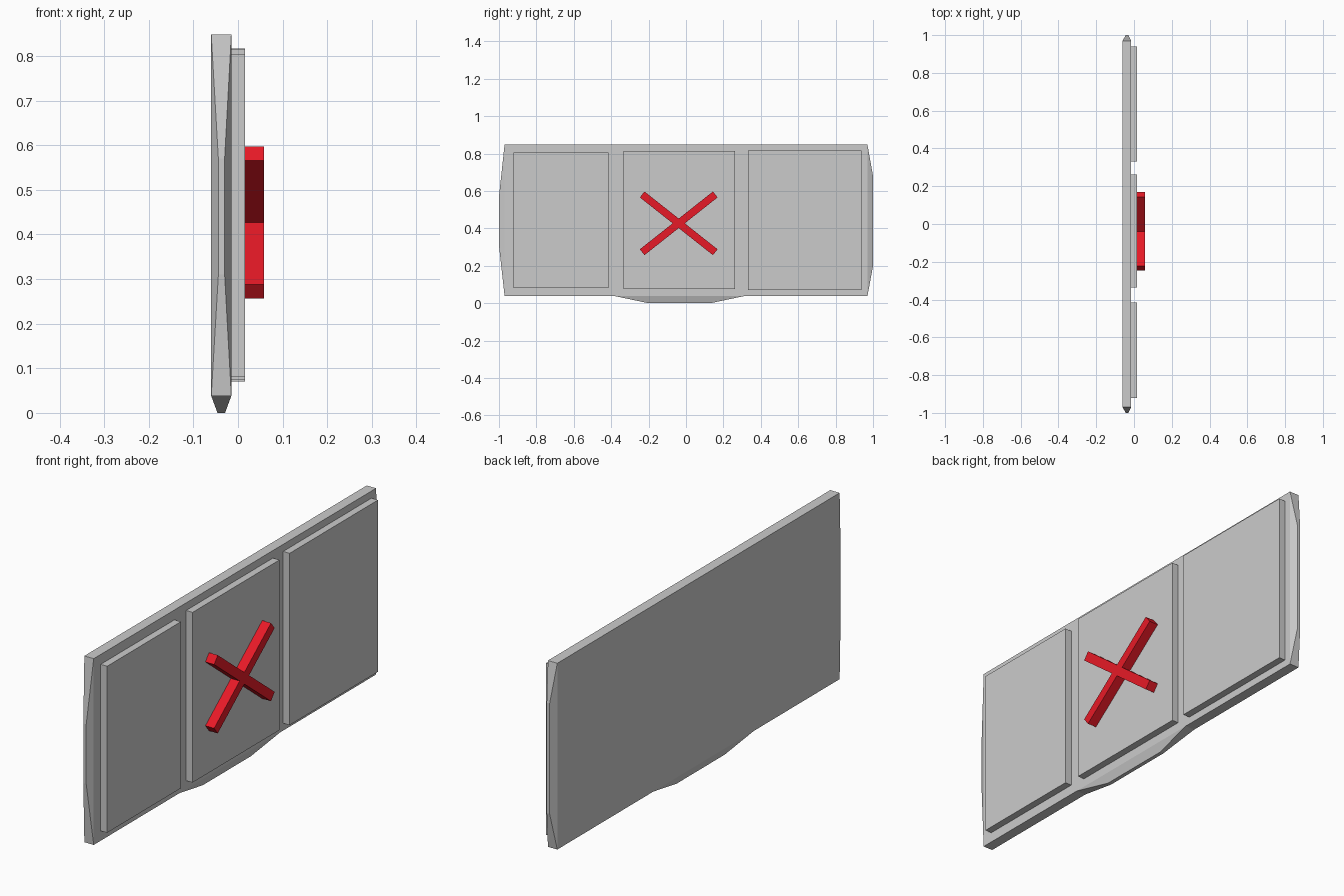
import bpy, bmesh, math

if "Cube" in bpy.data.objects:
    bpy.data.objects.remove(bpy.data.objects["Cube"])


def loft(name, rings):
    """Closed solid from a stack of matching outlines."""
    bm = bmesh.new()
    vs = [[bm.verts.new(p) for p in ring] for ring in rings]
    n = len(vs[0])
    bm.faces.new(vs[0])
    bm.faces.new(vs[-1])
    for a, b in zip(vs, vs[1:]):
        for i in range(n):
            j = (i + 1) % n
            bm.faces.new((a[i], a[j], b[j], b[i]))
    bmesh.ops.recalc_face_normals(bm, faces=bm.faces)
    mesh = bpy.data.meshes.new(name)
    bm.to_mesh(mesh)
    bm.free()
    ob = bpy.data.objects.new(name, mesh)
    bpy.context.collection.objects.link(ob)
    return ob


def ring_y(y, x0, x1, z0, z1):
    return [(x0, y, z0), (x1, y, z0), (x1, y, z1), (x0, y, z1)]


def ring_z(z, x0, x1, y0, y1):
    return [(x0, y0, z), (x1, y0, z), (x1, y1, z), (x0, y1, z)]


BACK, FRONT, FACE, TOP = -0.06, -0.015, 0.016, 0.058

# Backing slab with tapered ends
loft("backing_slab", [
    ring_y(-1.0, -0.044, -0.03, 0.31, 0.57),
    ring_y(-0.97, BACK, FRONT, 0.038, 0.848),
    ring_y(0.97, BACK, FRONT, 0.038, 0.848),
    ring_y(1.0, -0.044, -0.03, 0.20, 0.68),
])

# Tapered bulge under the slab
loft("bottom_bulge", [
    ring_z(0.0, -0.046, -0.029, -0.20, 0.13),
    ring_z(0.038, BACK, FRONT, -0.38, 0.31),
])

# Raised panels: y range, z range
panels = {
    "left_panel": (-0.922, -0.415, 0.081, 0.805),
    "middle_panel": (-0.335, 0.262, 0.075, 0.815),
    "right_panel": (0.332, 0.939, 0.07, 0.817),
}
for name, (y0, y1, z0, z1) in panels.items():
    loft(name, [ring_y(y, FRONT, FACE, z0, z1) for y in (y0, y1)])

# Red cross: one quadrant of the outline, mirrored around
half_len, half_w, ang = 0.249, 0.02, math.radians(38.3)
c, s = math.cos(ang), math.sin(ang)
arm = [(half_len * c + half_w * s, half_len * s - half_w * c),
       (half_len * c - half_w * s, half_len * s + half_w * c)]
right = [(half_w / s, 0)] + arm + [(0, half_w / c)]
upper = right + [(-y, z) for y, z in reversed(right[:-1])]
outline = upper + [(y, -z) for y, z in reversed(upper[1:-1])]
cross = loft("red_cross", [[(x, y - 0.039, z + 0.427) for y, z in outline]
                           for x in (FACE, TOP)])
red = bpy.data.materials.new("red")
red.diffuse_color = (0.8, 0.01, 0.02, 1)
red.use_nodes = True
red.node_tree.nodes["Principled BSDF"].inputs["Base Color"].default_value = red.diffuse_color
cross.data.materials.append(red)
